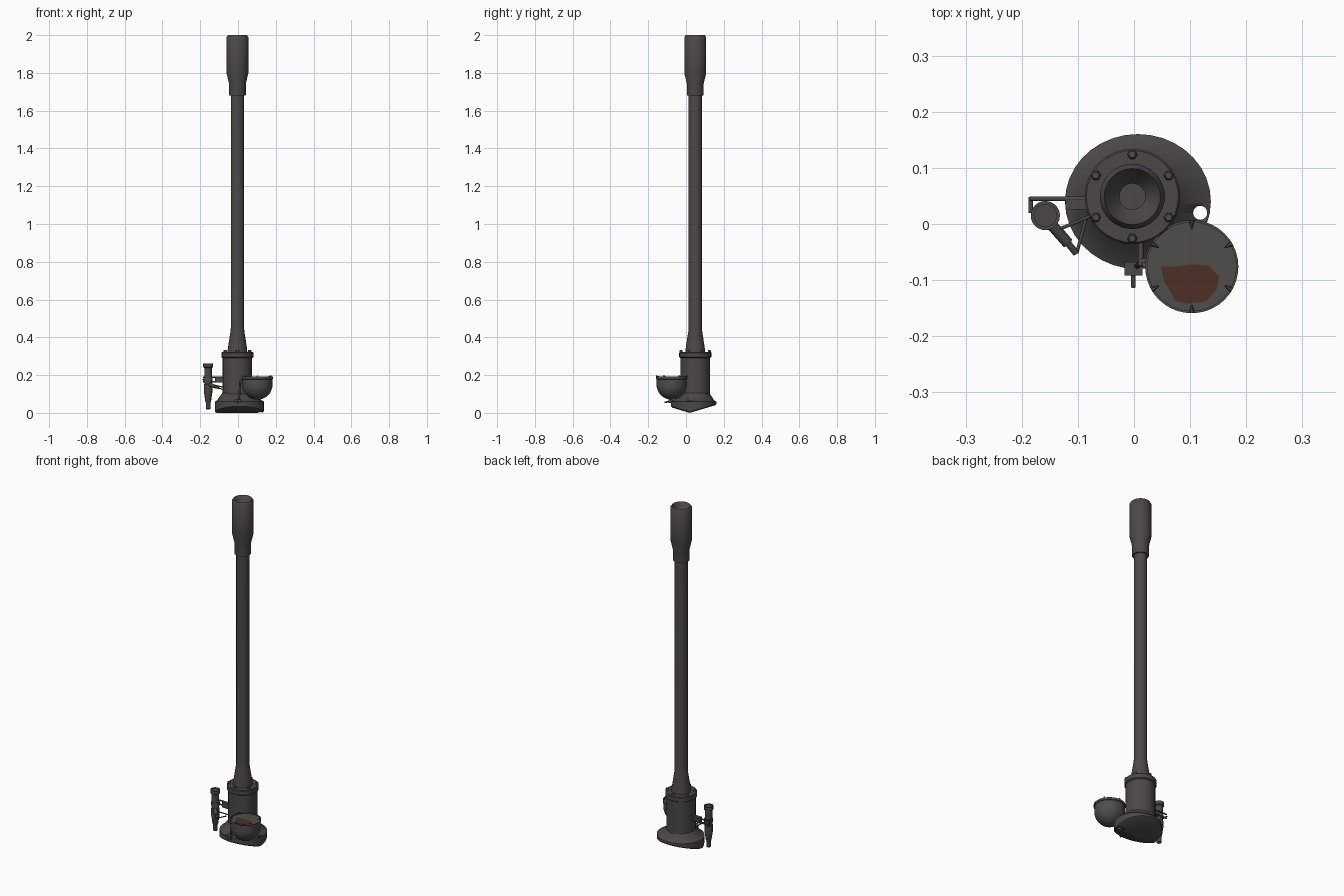
import bpy, bmesh, math
from mathutils import Vector

cube = bpy.data.objects.get("Cube")
if cube:
    bpy.data.objects.remove(cube)


def material(name, rgb):
    m = bpy.data.materials.new(name)
    m.use_nodes = True
    m.diffuse_color = (*rgb, 1)
    m.node_tree.nodes["Principled BSDF"].inputs["Base Color"].default_value = (*rgb, 1)
    return m


IRON = material("dark iron", (0.072, 0.064, 0.062))
STEEL = material("worn steel", (0.08, 0.075, 0.073))
RUST = material("brown rust", (0.075, 0.028, 0.018))
RED = material("faded red", (0.2, 0.05, 0.06))


def finish(name, bm, mat, loc=(0, 0, 0)):
    bmesh.ops.recalc_face_normals(bm, faces=bm.faces)
    me = bpy.data.meshes.new(name)
    bm.to_mesh(me)
    bm.free()
    me.materials.append(mat)
    ob = bpy.data.objects.new(name, me)
    ob.location = loc
    bpy.context.collection.objects.link(ob)
    bpy.ops.object.select_all(action="DESELECT")
    ob.select_set(True)
    bpy.context.view_layer.objects.active = ob
    bpy.ops.object.shade_smooth_by_angle(angle=math.radians(35))
    return ob


def lathe(name, profile, loc, mat=IRON, n=32):
    """Turn a list of (radius, height) points; ends at non-zero radius are capped."""
    bm = bmesh.new()
    rings = []
    for r, z in profile:
        ring = [bm.verts.new((r * math.cos(math.tau * i / n), r * math.sin(math.tau * i / n), z))
                for i in range(n)]
        rings.append(ring)
    for a, b in zip(rings, rings[1:]):
        for i in range(n):
            bm.faces.new((a[i], a[(i + 1) % n], b[(i + 1) % n], b[i]))
    bm.faces.new(rings[0])
    bm.faces.new(rings[-1])
    return finish(name, bm, mat, loc)


def rod(name, a, b, r1, r2=None, mat=IRON, n=12):
    a, b = Vector(a), Vector(b)
    d = b - a
    ob = lathe(name, [(r1, 0), (r1 if r2 is None else r2, d.length)], a, mat, n)
    ob.rotation_euler = d.to_track_quat("Z", "Y").to_euler()
    return ob


def box(name, centre, size, mat=IRON):
    bm = bmesh.new()
    bmesh.ops.create_cube(bm, size=1)
    bmesh.ops.scale(bm, vec=size, verts=bm.verts)
    return finish(name, bm, mat, centre)


AXIS = Vector((-0.003, 0.049, 0))

# Pole with flared foot
lathe("pole", [(0.053, 0.31), (0.051, 0.34), (0.037, 0.43), (0.035, 0.45), (0.035, 1.7)], AXIS)

# Hollow muzzle-like top
lathe("top_sleeve", [(0.036, 1.68), (0.044, 1.68), (0.045, 1.745), (0.058, 1.8), (0.058, 1.988),
                     (0.05, 2.0), (0.036, 1.975), (0.023, 1.96), (0.023, 1.9)], AXIS)

# Column body with collar
lathe("column", [(0.078, 0.07), (0.078, 0.29), (0.085, 0.295), (0.085, 0.318),
                 (0.082, 0.322), (0.05, 0.322)], AXIS)
for k in range(6):
    a = math.pi / 2 + k * math.tau / 6
    p = AXIS + Vector((0.075 * math.cos(a), 0.075 * math.sin(a), 0.32))
    lathe(f"collar_bolt_{k + 1}", [(0.009, 0), (0.009, 0.01), (0.006, 0.014)], p, STEEL, 6)

# Flared base with a wedge-shaped underside
BASE = Vector((0.007, 0.04, 0))
base = lathe("base", [(0.03, 0), (0.122, 0), (0.13, 0.005), (0.13, 0.06), (0.118, 0.066),
                      (0.09, 0.092), (0.08, 0.105)], BASE, IRON, 36)
bm = bmesh.new()
bm.from_mesh(base.data)
bmesh.ops.bisect_plane(bm, geom=bm.verts[:] + bm.edges[:] + bm.faces[:],
                       plane_co=(0, -0.02, 0), plane_no=(0, 1, 0))
for v in bm.verts:
    v.co.y *= 0.925
    if v.co.z < 0.01:
        v.co.z += 0.3 * abs(v.co.y + 0.02)
    if v.co.z > 0.08:
        v.co.x -= 0.01
        v.co.y += 0.009
bmesh.ops.triangulate(bm, faces=[f for f in bm.faces if len(f.verts) > 4])
bm.to_mesh(base.data)
bm.free()
cutter = lathe("drain_hole_cutter", [(0.0125, -0.1), (0.0125, 0.2)], (0.118, 0.02, 0))
cutter.hide_render = True
cutter.hide_set(True)
cut = base.modifiers.new("drain hole", "BOOLEAN")
cut.object = cutter
cut.operation = "DIFFERENCE"

# Round bowl with face plate, rust patch and rim clips
BOWL = Vector((0.103, -0.076, 0))
R = 0.08
arc = [(max(R * math.sin(t * math.pi / 16), 0.003), 0.15 - R * math.cos(t * math.pi / 16))
       for t in range(9)]
lathe("bowl", arc + [(0.08, 0.178), (0.083, 0.18), (0.083, 0.192), (0.079, 0.192), (0.079, 0.187)],
      BOWL, STEEL, 40)
patch = [(-0.055, 0.0), (-0.05, -0.025), (-0.028, -0.062), (-0.005, -0.066), (0.025, -0.062),
         (0.045, -0.04), (0.049, -0.018), (0.03, 0.002), (0.0, 0.004), (-0.03, 0.0)]
bm = bmesh.new()
verts = [bm.verts.new((x, y, 0)) for x, y in patch]
face = bm.faces.new(verts)
top = bmesh.ops.extrude_face_region(bm, geom=[face])
bmesh.ops.translate(bm, vec=(0, 0, 0.002),
                    verts=[g for g in top["geom"] if isinstance(g, bmesh.types.BMVert)])
finish("rust_patch", bm, RUST, BOWL + Vector((0, 0, 0.1865)))
for k in range(6):
    a = math.pi / 2 + k * math.tau / 6
    d = Vector((math.cos(a), math.sin(a), 0))
    up = Vector((0, 0, 0.194))
    rod(f"rim_clip_{k + 1}", BOWL + d * 0.083 + up, BOWL + d * 0.068 + up, 0.005, 0.001, IRON, 6)

# Bowl support and small valve at the front
rod("bowl_pipe", (0.012, -0.03, 0.165), (0.012, -0.07, 0.165), 0.005)
rod("valve_pipe", (0.012, -0.07, 0.172), (0.005, -0.075, 0.06), 0.005)
rod("bowl_arm", (0.012, -0.068, 0.165), (0.04, -0.072, 0.165), 0.008)
rod("valve_seal", (0.015, -0.074, 0.178), (0.023, -0.074, 0.178), 0.005, None, RED)
box("valve_body", (-0.001, -0.08, 0.062), (0.032, 0.024, 0.02))
rod("valve_stem", (-0.001, -0.085, 0.062), (-0.001, -0.113, 0.055), 0.004)
box("valve_bracket", (0.0, -0.06, 0.055), (0.02, 0.03, 0.012))

# Hanging side cylinder with tapered nozzle
SIDE = Vector((-0.158, 0.015, 0))
lathe("side_cylinder", [(0.006, 0.018), (0.012, 0.022), (0.012, 0.055), (0.015, 0.06),
                        (0.023, 0.115), (0.023, 0.15), (0.02, 0.153), (0.02, 0.238),
                        (0.026, 0.242), (0.026, 0.262), (0.02, 0.262), (0.02, 0.258)],
      SIDE, IRON, 24)
lathe("cylinder_band", [(0.02, 0.17), (0.024, 0.17), (0.024, 0.188), (0.02, 0.188)], SIDE, STEEL, 24)

# Brackets, spout and lever joining the cylinder to the column
for i, z in enumerate((0.165, 0.188)):
    rod(f"bracket_bar_{i + 1}", (-0.185, 0.045, z), (-0.07, 0.045, z), 0.004)
box("bracket_plate", (-0.1, 0.036, 0.176), (0.045, 0.02, 0.03))
rod("bracket_end", (-0.184, 0.02, 0.176), (-0.184, 0.048, 0.176), 0.004)
rod("side_spout", (-0.148, 0.0, 0.15), (-0.118, -0.034, 0.138), 0.01)
rod("spout_tip", (-0.118, -0.034, 0.138), (-0.103, -0.052, 0.132), 0.006)
rod("lever", (-0.102, -0.052, 0.132), (-0.085, 0.012, 0.125), 0.003)
rod("lever_brace", (-0.135, -0.01, 0.15), (-0.075, 0.015, 0.135), 0.003)
